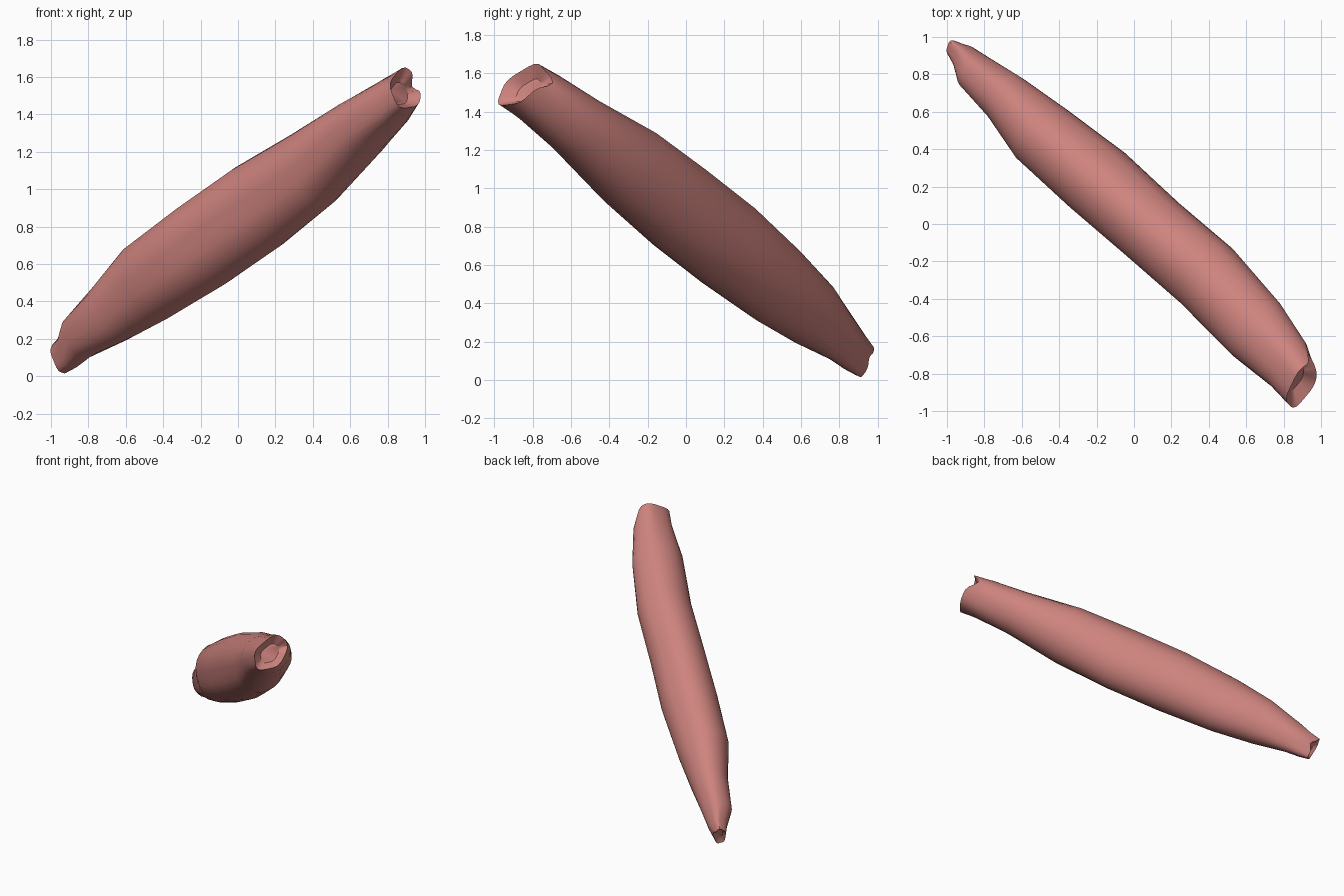
import bpy, bmesh, math
from mathutils import Vector

cube = bpy.data.objects.get("Cube")
if cube:
    bpy.data.objects.remove(cube, do_unlink=True)

# Axis of the muscle, from the low tendon to the high one
LOW = Vector((-0.96, 0.88, 0.13))
HIGH = Vector((0.9, -0.85, 1.55))
axis = HIGH - LOW
across = Vector((-axis.y, axis.x, 0)).normalized()
rise = axis.cross(across).normalized()
if rise.z < 0:
    rise.negate()

# Sections: station, sideways centre, rising centre, half width, half height, skew
SECTIONS = [
    (-.018, .04, -.014, .045, .088, .3),
    (.01, .04, -.012, .07, .1, .2),
    (.05, .022, .009, .107, .124, 0),
    (.14, .035, .014, .14, .178, .1),
    (.25, .024, .017, .19, .223, -.04),
    (.4, .045, .005, .21, .246, 0),
    (.55, .053, -.008, .202, .249, 0),
    (.7, .068, -.018, .204, .222, .08),
    (.85, .04, -.012, .19, .165, .02),
    (.95, .018, -.013, .148, .137, .18),
    (1, -.006, -.013, .134, .112, .38),
]
SIDES = 28


def bump(angle, centre, width):
    """Soft bell around one direction of the section."""
    d = math.remainder(angle - centre, math.tau)
    return math.exp(-(d / width) ** 2)


def section_point(section, angle, scale=1.0, shift=0.0):
    s, a, b, w, h, skew = section
    end = max(0, abs(s - .5) * 2 - .8) * 5        # grows towards both ends
    belly = math.sin(math.pi * min(max(s, 0), 1))
    r = scale * (1 + .05 * end * math.cos(5 * angle)
                 - .06 * belly * bump(angle, math.pi * 1.05, .25)
                 - .03 * belly * bump(angle, math.pi * .3, .15))
    u = w * r * math.cos(angle)
    v = h * r * math.sin(angle) + skew * u
    return LOW + axis * (s + shift) + across * (a + u) + rise * (b + v)


bm = bmesh.new()


def add_ring(section, scale=1.0, shift=0.0, notch=0.0):
    ring = []
    for i in range(SIDES):
        angle = math.tau * i / SIDES
        dip = notch * bump(angle, 0, .4)
        ring.append(bm.verts.new(section_point(section, angle, scale, shift - dip)))
    return ring


def bridge(first, second):
    for i in range(SIDES):
        j = (i + 1) % SIDES
        bm.faces.new((first[i], first[j], second[j], second[i]))


# Belly with a notched rim at both tendons
rings = []
for k, section in enumerate(SECTIONS):
    notch = .025 if k == len(SECTIONS) - 1 else -.01 if k == 0 else 0
    rings.append(add_ring(section, notch=notch))
for first, second in zip(rings, rings[1:]):
    bridge(first, second)

# Slightly hollow end faces
for rim, section, inward in ((rings[0], SECTIONS[0], .008),
                             (rings[-1], SECTIONS[-1], -.02)):
    inner = add_ring(section, .55, inward)
    bridge(rim, inner)
    bm.faces.new(inner)

bmesh.ops.recalc_face_normals(bm, faces=bm.faces)
mesh = bpy.data.meshes.new("muscle_belly")
bm.to_mesh(mesh)
bm.free()
muscle = bpy.data.objects.new("muscle_belly", mesh)
bpy.context.collection.objects.link(muscle)

# Flesh colour
flesh = bpy.data.materials.new("flesh")
flesh.use_nodes = True
colour = (.62, .23, .21, 1)
flesh.diffuse_color = colour
flesh.node_tree.nodes["Principled BSDF"].inputs["Base Color"].default_value = colour
mesh.materials.append(flesh)

bpy.ops.object.select_all(action="DESELECT")
muscle.select_set(True)
bpy.context.view_layer.objects.active = muscle
bpy.ops.object.shade_smooth_by_angle(angle=math.radians(40))
